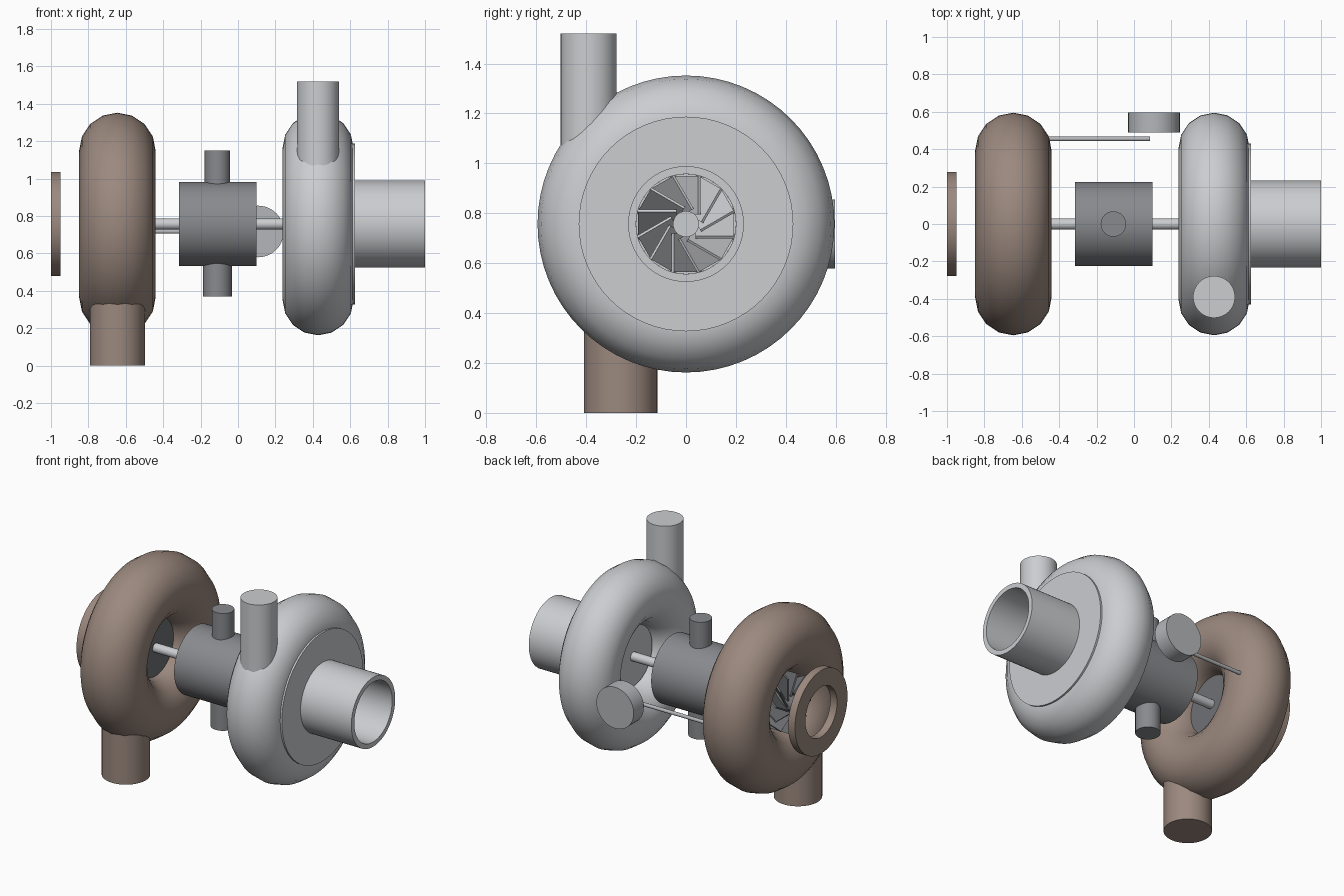
import bpy, math
from mathutils import Vector, Matrix

if "Cube" in bpy.data.objects:
    bpy.data.objects.remove(bpy.data.objects["Cube"])

AX = 0.757          # height of the rotating axis


def material(name, rgb):
    m = bpy.data.materials.new(name)
    m.diffuse_color = (*rgb, 1)
    m.use_nodes = True
    m.node_tree.nodes["Principled BSDF"].inputs["Base Color"].default_value = m.diffuse_color
    return m


ALUMINIUM = material("light aluminium", (0.60, 0.61, 0.63))
IRON = material("brown cast iron", (0.33, 0.25, 0.21))
STEEL = material("dark steel", (0.25, 0.255, 0.27))
ZINC = material("zinc grey", (0.46, 0.47, 0.49))
ALLOY = material("wheel alloy", (0.16, 0.165, 0.175))


def finish(name, mat):
    ob = bpy.context.object
    ob.name = name
    ob.data.materials.append(mat)
    bpy.ops.object.shade_smooth_by_angle(angle=math.radians(35))
    return ob


def rod(name, a, b, r, mat, sides=48):
    """Solid cylinder from point a to point b."""
    a, b = Vector(a), Vector(b)
    d = b - a
    bpy.ops.mesh.primitive_cylinder_add(
        vertices=sides, radius=r, depth=d.length, location=(a + b) / 2,
        rotation=d.to_track_quat('Z', 'Y').to_euler())
    return finish(name, mat)


def ring(name, x0, x1, r_in, r_out, mat, sides=64):
    """Hollow cylinder about the main axis."""
    prof = [(x0, r_in), (x1, r_in), (x1, r_out), (x0, r_out)]
    verts, faces = [], []
    for i in range(sides):
        t = math.tau * i / sides
        verts += [(x, r * math.cos(t), AX + r * math.sin(t)) for x, r in prof]
        for k in range(4):
            n, j = (k + 1) % 4, (i + 1) % sides
            faces.append((i * 4 + k, i * 4 + n, j * 4 + n, j * 4 + k))
    me = bpy.data.meshes.new(name)
    me.from_pydata(verts, [], faces)
    ob = bpy.data.objects.new(name, me)
    bpy.context.collection.objects.link(ob)
    bpy.ops.object.select_all(action='DESELECT')
    bpy.context.view_layer.objects.active = ob
    ob.select_set(True)
    bpy.ops.object.mode_set(mode='EDIT')
    bpy.ops.mesh.select_all(action='SELECT')
    bpy.ops.mesh.normals_make_consistent(inside=False)
    bpy.ops.object.mode_set(mode='OBJECT')
    return finish(name, mat)


def scroll(name, x, major, minor, mat):
    """Ring-shaped housing about the main axis."""
    bpy.ops.mesh.primitive_torus_add(
        major_segments=64, minor_segments=16, major_radius=major,
        minor_radius=minor, location=(x, 0, AX), rotation=(0, math.pi / 2, 0))
    return finish(name, mat)


def wheel(name, back, out, r, nose, mat, blades=12):
    """Back disc, hub and tilted blades; out is +1 or -1 along x."""
    rod(name + "_disc", (back, 0, AX), (back + out * 0.02, 0, AX), r, mat)
    rod(name + "_hub", (back, 0, AX), (nose, 0, AX), 0.052, mat, 32)
    mid = back + out * 0.105
    for i in range(blades):
        bpy.ops.mesh.primitive_cube_add(size=1)
        ob = finish(f"{name}_blade_{i + 1}", mat)
        ob.matrix_world = (
            Matrix.Translation((mid, 0, AX))
            @ Matrix.Rotation(math.tau * i / blades, 4, 'X')
            @ Matrix.Translation((0, r / 2 + 0.015, 0))
            @ Matrix.Rotation(out * math.radians(34), 4, 'Y')
            @ Matrix.Diagonal((0.19, r - 0.045, 0.011, 1)))


# Compressor side
scroll("compressor_housing", 0.428, 0.405, 0.19, ALUMINIUM)
ring("compressor_face_plate", 0.585, 0.625, 0.2, 0.43, ALUMINIUM)
ring("compressor_inlet", 0.62, 1.0, 0.2, 0.232, ALUMINIUM)
rod("compressor_outlet", (0.428, -0.39, 0.76), (0.428, -0.39, 1.52), 0.112, ALUMINIUM)
wheel("compressor_wheel", 0.39, 1, 0.2, 0.62, ALUMINIUM)

# Turbine side
scroll("turbine_housing", -0.645, 0.39, 0.205, IRON)
rod("turbine_inlet", (-0.645, -0.262, 0), (-0.645, -0.262, 0.42), 0.147, IRON)
ring("exhaust_flange", -1.0, -0.95, 0.167, 0.278, IRON)
wheel("turbine_wheel", -0.61, -1, 0.19, -0.84, ALLOY)

# Centre section with its shaft and oil ports
rod("shaft", (-0.61, 0, AX), (0.41, 0, AX), 0.03, ALUMINIUM, 32)
rod("bearing_housing", (-0.315, 0, AX), (0.1, 0, AX), 0.225, STEEL, 64)
rod("oil_inlet", (-0.11, 0, 0.9), (-0.11, 0, 1.15), 0.068, STEEL, 32)
rod("oil_drain", (-0.11, 0, 0.37), (-0.11, 0, 0.6), 0.077, STEEL, 32)

# Bypass actuator and its rod
rod("actuator_can", (0.107, 0.49, 0.717), (0.107, 0.597, 0.717), 0.138, ZINC)
rod("actuator_rod", (-0.455, 0.455, 0.717), (0.085, 0.455, 0.717), 0.012, ZINC, 16)
